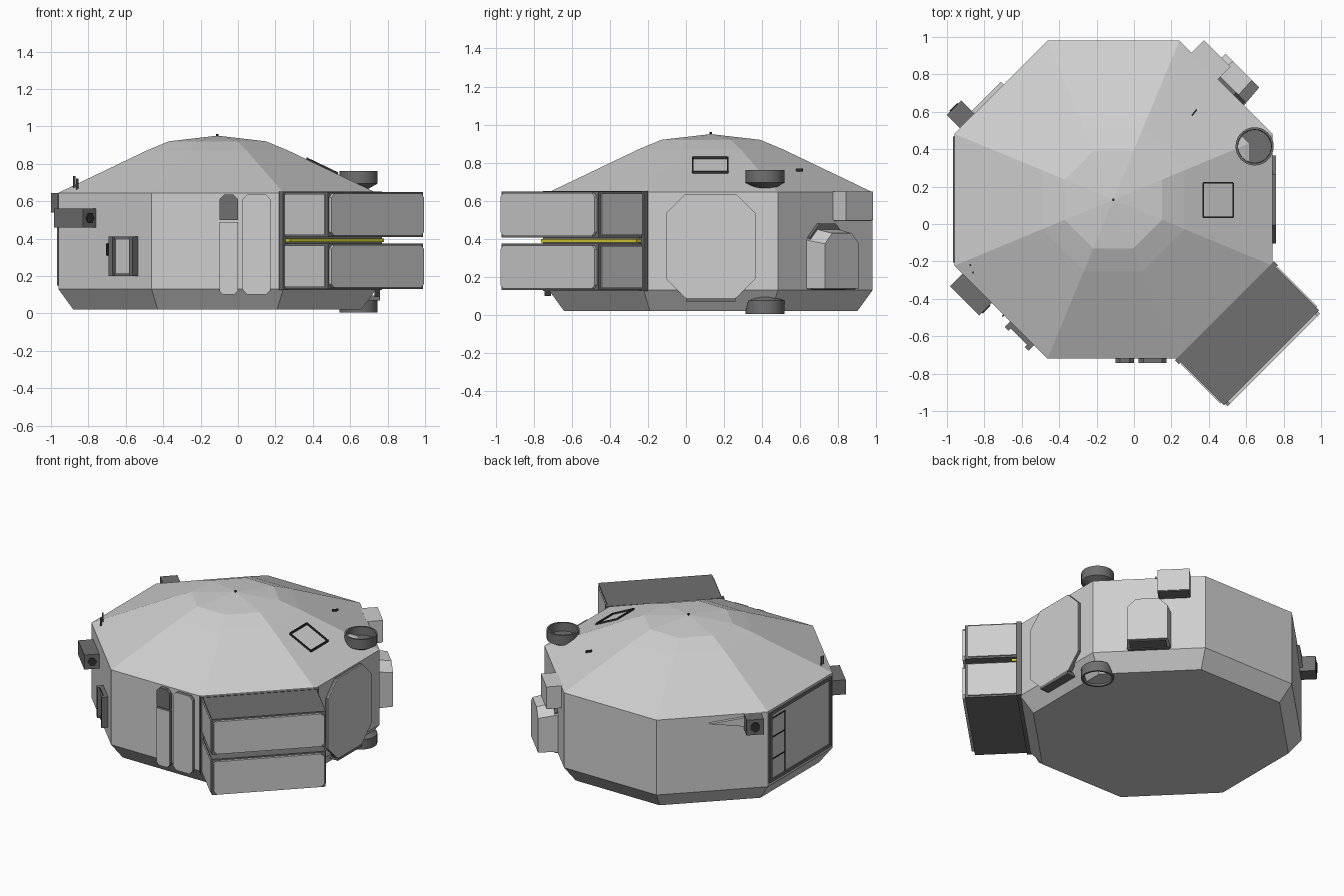
import bpy, bmesh
from math import cos, sin, pi, radians
from mathutils import Vector

cube = bpy.data.objects.get("Cube")
if cube:
    bpy.data.objects.remove(cube)

CX, CY, APOTHEM = -0.11, 0.13, 0.85


def material(name, r, g, b):
    m = bpy.data.materials.new(name)
    m.use_nodes = True
    m.diffuse_color = (r, g, b, 1)
    m.node_tree.nodes["Principled BSDF"].inputs["Base Color"].default_value = (r, g, b, 1)
    return m


LIGHT = material("light grey", 0.62, 0.62, 0.62)
DARK = material("dark grey", 0.16, 0.16, 0.165)
BLACK = material("near black", 0.03, 0.03, 0.03)
YELLOW = material("yellow", 0.68, 0.63, 0.03)


def finish(name, bm, mat):
    bmesh.ops.recalc_face_normals(bm, faces=bm.faces)
    me = bpy.data.meshes.new(name)
    bm.to_mesh(me)
    bm.free()
    me.materials.append(mat)
    ob = bpy.data.objects.new(name, me)
    bpy.context.collection.objects.link(ob)
    return ob


def loft(name, rings, mat, cap_start=True, cap_end=True):
    """Skin a list of equal-length point rings."""
    bm = bmesh.new()
    loops = [[bm.verts.new(p) for p in ring] for ring in rings]
    n = len(loops[0])
    for a, b in zip(loops, loops[1:]):
        for i in range(n):
            j = (i + 1) % n
            bm.faces.new((a[i], a[j], b[j], b[i]))
    if cap_start:
        bm.faces.new(loops[0])
    if cap_end:
        bm.faces.new(loops[-1])
    bmesh.ops.remove_doubles(bm, verts=bm.verts, dist=1e-5)
    return finish(name, bm, mat)


def circle(x, y, z, r, n=32, turn=0.0):
    return [(x + r * cos(turn + 2 * pi * i / n), y + r * sin(turn + 2 * pi * i / n), z)
            for i in range(n)]


def on_wall(angle, u, d, z):
    """Point on the wall facing angle: u to the right seen from outside, d outward."""
    n = Vector((cos(radians(angle)), sin(radians(angle)), 0))
    r = Vector((-n.y, n.x, 0))
    return Vector((CX, CY, z)) + n * (APOTHEM + d) + r * u


def prism(name, angle, profile, d0, d1, mat, shrink=1.0):
    """Extrude a (u, z) outline out of a wall, optionally shrinking towards its foot."""
    foot = min(z for u, z in profile)
    inner = [on_wall(angle, u, d0, z) for u, z in profile]
    outer = [on_wall(angle, u * shrink, d1, foot + (z - foot) * shrink) for u, z in profile]
    return loft(name, [inner, outer], mat)


def rect(u0, u1, z0, z1, low=0.0, high=0.0):
    """Rectangle outline with chamfered lower and upper corners."""
    pts = [(u0 + low, z0), (u1 - low, z0)]
    if low:
        pts.append((u1, z0 + low))
    if high:
        pts += [(u1, z1 - high), (u1 - high, z1), (u0 + high, z1), (u0, z1 - high)]
    else:
        pts += [(u1, z1), (u0, z1)]
    if low:
        pts.append((u0, z0 + low))
    return pts


def box(name, angle, u0, u1, z0, z1, d0, d1, mat):
    return prism(name, angle, rect(u0, u1, z0, z1), d0, d1, mat)


def faced_plate(name, angle, outline, depth):
    """Raised plate with dark edges and a light face."""
    prism(name + "_edge", angle, outline, -0.01, depth, DARK)
    prism(name + "_face", angle, outline, depth, depth + 0.004, LIGHT)


# Octagonal hull with domed roof
def octagon(a, z):
    return circle(CX, CY, z, a / cos(pi / 8), 8, pi / 8)


SECTIONS = [(0.77, 0.02), (APOTHEM, 0.13), (APOTHEM, 0.645), (0.38, 0.87), (0.26, 0.92), (0.004, 0.95)]
loft("hull", [octagon(a, z) for a, z in SECTIONS], LIGHT)
loft("roof_tip", [circle(CX, CY, z, 0.007, 6) for z in (0.94, 0.96)], BLACK)

# Twin storage lockers on the front left wall
box("locker_back_plate", -45, -0.375, 0.375, 0.125, 0.652, -0.01, 0.02, DARK)
for tag, z0, z1 in (("lower", 0.13, 0.375), ("upper", 0.408, 0.65)):
    box(tag + "_locker", -45, -0.36, 0.36, z0, z1, 0, 0.345, DARK)
    prism(tag + "_locker_door", -45, rect(-0.35, 0.35, z0 + 0.008, z1 - 0.01, 0.02, 0.02),
          0.345, 0.362, LIGHT)
    for side in (-1, 1):
        u0, u1 = sorted((side * 0.355, side * 0.367))
        box(tag + "_locker_side", -45, u0, u1, z0 + 0.012, z1 - 0.012, 0.025, 0.325, LIGHT)
box("yellow_strip", -45, -0.355, 0.355, 0.382, 0.4, 0.015, 0.055, YELLOW)

# Front wall panels
faced_plate("narrow_panel", -90, rect(0.01, 0.11, 0.1, 0.49, 0.02), 0.02)
prism("narrow_panel_cap", -90, rect(0.01, 0.11, 0.5, 0.635, 0, 0.025), -0.01, 0.024, DARK)
faced_plate("front_panel", -90, rect(0.135, 0.285, 0.1, 0.635, 0.025, 0.025), 0.02)

# Side entrance door and sill
faced_plate("side_door", 0, rect(-0.235, 0.235, 0.09, 0.635, 0.1, 0.1), 0.016)
box("side_door_sill", 0, -0.13, 0.13, 0.07, 0.095, -0.06, 0.02, DARK)

# Back left wall: hooded bay and equipment box
prism("bay_collar", 45, rect(-0.13, 0.13, 0.13, 0.48, 0, 0.07), -0.01, 0.02, DARK)
prism("bay", 45, rect(-0.138, 0.138, 0.14, 0.455, 0, 0.06), -0.01, 0.125, LIGHT, 0.92)
box("bay_underside", 45, -0.115, 0.115, 0.134, 0.14, 0, 0.11, DARK)
box("equipment_box", 45, 0.06, 0.26, 0.5, 0.65, -0.01, 0.095, LIGHT)
box("equipment_box_base", 45, 0.065, 0.255, 0.495, 0.5, 0, 0.09, DARK)

# Back right wall: lamp housing with tapered fairing
box("lamp_housing", 135, 0.2, 0.31, 0.54, 0.645, -0.01, 0.1, DARK)
prism("lamp_lens", 135, rect(0.225, 0.285, 0.56, 0.625, 0.02, 0.02), 0.1, 0.106, BLACK)
prism("lamp_fairing", 135, [(-0.02, 0.6), (0.2, 0.565), (0.2, 0.625)], -0.01, 0.02, LIGHT)

# Right wall: framed shutter
for side in (-1, 1):
    box("shutter_post", 180, side * 0.325 - 0.012, side * 0.325 + 0.012, 0.15, 0.63, -0.005, 0.008, DARK)
for z in (0.15, 0.61):
    box("shutter_rail", 180, -0.325, 0.325, z, z + 0.02, -0.005, 0.008, DARK)
for z in (0.3, 0.45, 0.58):
    box("shutter_step_line", 180, -0.31, -0.17, z, z + 0.006, -0.005, 0.005, BLACK)
box("shutter_divider", 180, -0.173, -0.167, 0.17, 0.586, -0.005, 0.005, BLACK)

# Front right wall: sensor box, hatch ladder and antennas
box("sensor_box", 225, -0.29, -0.07, 0.46, 0.56, -0.01, 0.095, DARK)
lens = [on_wall(225, -0.07, 0.045 + 0.03 * cos(i * pi / 3), 0.51 + 0.03 * sin(i * pi / 3)) for i in range(6)]
out = on_wall(225, 0.006, 0, 0) - on_wall(225, 0, 0, 0)
loft("sensor_lens", [lens, [p + out for p in lens]], BLACK)
for u in (0.07, 0.222):
    box("ladder_rail", 225, u, u + 0.028, 0.2, 0.41, -0.01, 0.042, DARK)
for z in (0.2, 0.395):
    box("ladder_bar", 225, 0.09, 0.23, z, z + 0.015, -0.01, 0.025, DARK)
box("ladder_panel", 225, 0.095, 0.225, 0.215, 0.395, -0.01, 0.02, LIGHT)
box("wall_handle", 225, 0.018, 0.026, 0.31, 0.375, -0.005, 0.012, BLACK)
for x, y, top in ((-0.875, -0.22, 0.735), (-0.86, -0.26, 0.72)):
    loft("antenna", [circle(x, y, 0.64, 0.006, 6), circle(x, y, top, 0.006, 6)], DARK)

# Open round pods above and below the back left corner
for tag, rim, ring, tip in (("upper", 0.762, 0.695, 0.662), ("lower", 0.006, 0.075, 0.11)):
    x, y = 0.645, 0.415
    lip = rim + (ring - rim) * 0.85
    pod = loft(tag + "_pod", [circle(x, y, tip, 0.045), circle(x, y, ring, 0.102), circle(x, y, rim, 0.102),
                              circle(x, y, rim, 0.09), circle(x, y, lip, 0.088)], DARK)
    pod.data.polygons.foreach_set("use_smooth", [len(p.vertices) == 4 for p in pod.data.polygons])
    bpy.context.view_layer.objects.active = pod
    pod.select_set(True)
    bpy.ops.object.shade_smooth_by_angle(angle=radians(30))
    pod.select_set(False)


# Roof hatch outline and grab bars
def roof_z(x):
    return 0.645 + (0.74 - x) * 0.479


def roof_bar(name, a, b, w=0.004):
    a, b = Vector(a), Vector(b)
    side = (b - a).cross(Vector((0, 0, 1))).normalized() * w
    up = Vector((0, 0, 0.007))
    loft(name, [[p - side - up, p + side - up, p + side + up, p - side + up] for p in (a, b)], BLACK)


corners = [(x, y, roof_z(x) + 0.004) for x, y in ((0.37, 0.035), (0.53, 0.035), (0.53, 0.22), (0.37, 0.22))]
for i in range(4):
    roof_bar("roof_hatch_edge", corners[i], corners[(i + 1) % 4])
roof_bar("roof_grab_bar", (0.31, 0.58, 0.762), (0.335, 0.612, 0.762))
roof_bar("roof_grab_bar", (-0.452, 0.53, 0.785), (-0.44, 0.512, 0.785))
